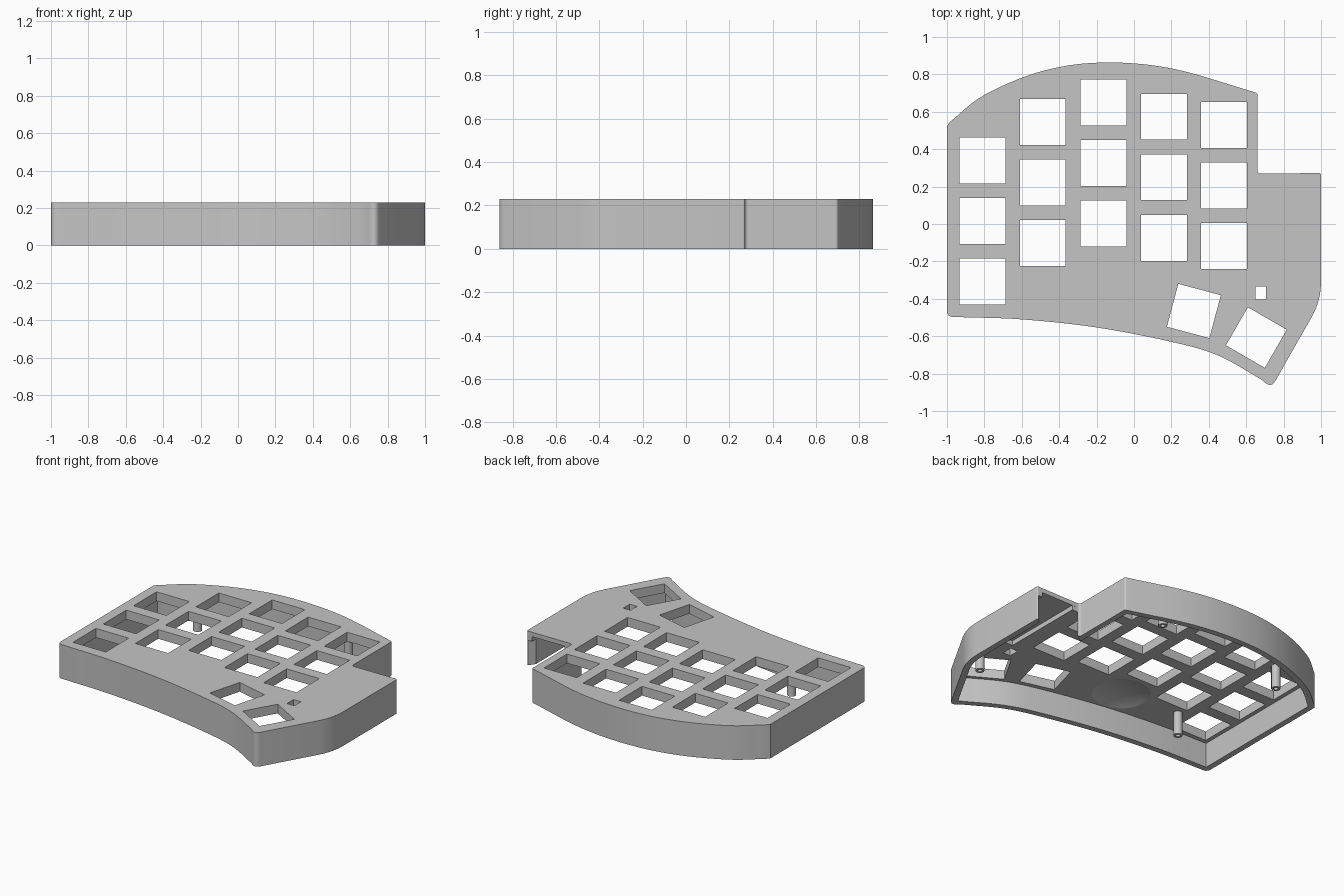
import bpy, bmesh, math
from mathutils import Vector, Matrix

if "Cube" in bpy.data.objects:
    bpy.data.objects.remove(bpy.data.objects["Cube"])

TOP, SKIN, UNDER, WALL = 0.23, 0.2, 0.168, 0.04

grey = bpy.data.materials.new("case_grey")
grey.use_nodes = True
COLOUR = (0.56, 0.56, 0.56, 1)
grey.diffuse_color = COLOUR
grey.node_tree.nodes["Principled BSDF"].inputs["Base Color"].default_value = COLOUR


def finish(ob):
    """Smooth shading with sharp edges kept."""
    bpy.ops.object.select_all(action='DESELECT')
    ob.select_set(True)
    bpy.context.view_layer.objects.active = ob
    bpy.ops.object.shade_smooth_by_angle(angle=math.radians(30))


def make(name, bm):
    mesh = bpy.data.meshes.new(name)
    bm.to_mesh(mesh)
    bm.free()
    mesh.materials.append(grey)
    ob = bpy.data.objects.new(name, mesh)
    bpy.context.collection.objects.link(ob)
    finish(ob)
    return ob


def slab(name, loops, z0, z1):
    """Flat outline with holes, filled and extruded from z0 to z1."""
    data = bpy.data.curves.new(name + "_profile", 'CURVE')
    data.dimensions, data.fill_mode = '2D', 'BOTH'
    data.extrude = (z1 - z0) / 2
    for loop in loops:
        spline = data.splines.new('POLY')
        spline.points.add(len(loop) - 1)
        for point, p in zip(spline.points, loop):
            point.co = (p[0], p[1], 0, 1)
        spline.use_cyclic_u = True
    profile = bpy.data.objects.new(name + "_profile", data)
    bpy.context.collection.objects.link(profile)
    bpy.context.view_layer.update()
    evaluated = profile.evaluated_get(bpy.context.evaluated_depsgraph_get())
    bm = bmesh.new()
    bm.from_mesh(evaluated.to_mesh())
    evaluated.to_mesh_clear()
    bpy.data.objects.remove(profile)
    bmesh.ops.remove_doubles(bm, verts=bm.verts, dist=0.0001)
    bmesh.ops.recalc_face_normals(bm, faces=bm.faces)
    bmesh.ops.translate(bm, verts=bm.verts, vec=(0, 0, (z0 + z1) / 2))
    return make(name, bm)


def curve(points, steps=6):
    """Catmull-Rom curve through a few points."""
    p = [Vector(q) for q in points]
    p = [2 * p[0] - p[1]] + p + [2 * p[-1] - p[-2]]
    out = []
    for a, b, c, d in zip(p, p[1:], p[2:], p[3:]):
        for i in range(steps):
            t = i / steps
            out.append((2*b + (c-a)*t + (2*a-5*b+4*c-d)*t*t + (3*b-a-3*c+d)*t**3) / 2)
    return out + [p[-2]]


def fillet(corner, before, after, r, steps=5):
    """Rounded corner starting and ending a distance r from the corner."""
    c = Vector(corner)
    if r == 0:
        return [c]
    a = c + (Vector(before) - c).normalized() * r
    b = c + (Vector(after) - c).normalized() * r
    return [a.lerp(c, i/steps).lerp(c.lerp(b, i/steps), i/steps) for i in range(steps + 1)]


def offset(points, d):
    """Move a clockwise outline inwards by d."""
    out = []
    for i, p in enumerate(points):
        e = (p - points[i-1]).normalized()
        f = (points[(i+1) % len(points)] - p).normalized()
        n, m = Vector((e.y, -e.x)), Vector((f.y, -f.x))
        out.append(p + (n + m) * d / (1 + n.dot(m)))
    return out


def outline(r):
    """Clockwise case outline from one end of the notch to the other; r scales the small corners."""
    front = curve([(0.69, -0.837), (0.45, -0.703), (0.2, -0.63), (-0.2, -0.553),
                   (-0.6, -0.51), (-0.93, -0.498)])
    back = curve([(-0.985, 0.545), (-0.8, 0.69), (-0.5, 0.815), (-0.18, 0.863),
                  (0.2, 0.832), (0.66, 0.7)])
    return (fillet((1, 0.272), (0, 0.272), (1, 0), 0.01 * r)
            + fillet((1, -0.41), (1, 0), (0.75, -0.85), 0.1)
            + fillet((0.735, -0.875), (1, -0.41), (0.66, -0.817), 0.04 * r)
            + front
            + fillet((-1, -0.497), (0, -0.497), (-1, 0), 0.035 * r)
            + [Vector((-1, 0.525))] + back[:-1]
            + fillet(back[-1], back[-2], (0.66, 0), 0.012 * r)
            + fillet((0.66, 0.27), (0.66, 1), (1, 0.27), 0.02 * r))


def rectangle(x, y, w, d, turn=0):
    spin = Matrix.Rotation(math.radians(turn), 2)
    return [Vector((x, y)) + spin @ Vector((sx * w / 2, sy * d / 2))
            for sx, sy in ((-1, -1), (1, -1), (1, 1), (-1, 1))]


# Key holes: five staggered columns of three, two thumb keys and a small button
KEY, PITCH = 0.245, 0.3235
columns = [(-0.81, 0.34), (-0.488, 0.545), (-0.163, 0.65), (0.16, 0.573), (0.482, 0.53)]
holes = [rectangle(x, y - PITCH * row, KEY, KEY) for x, y in columns for row in range(3)]
holes += [rectangle(0.32, -0.465, KEY * 0.96, KEY * 0.97, -15),
          rectangle(0.654, -0.607, KEY * 0.98, KEY * 0.96, -30),
          rectangle(0.677, -0.37, 0.055, 0.07)]

# Top plate, its lower half with a controller recess and a round dent
outer = outline(1)
recess = [(0.72, 0.27), (0.72, -0.3), (0.96, -0.3), (0.96, 0.272)]
DENT_X, DENT_Y, DENT_R, DENT_DEPTH = -0.17, -0.325, 0.18, 0.03
circle = [(DENT_X + DENT_R * math.cos(math.tau * i / 48),
           DENT_Y + DENT_R * math.sin(math.tau * i / 48)) for i in range(48)]
slab("top_plate", [outer] + holes, SKIN, TOP)
slab("lower_plate", [outer + recess] + holes + [circle], UNDER, SKIN)

# Side wall, open at the notch
slab("side_wall", [outer + offset(outline(0), WALL)[::-1]], 0, UNDER)


def lathe(name, profile, x, y, steps):
    """Spin a profile of (radius, z) points around a vertical axis."""
    bm = bmesh.new()
    ring = [bm.verts.new((r, 0, z)) for r, z in profile]
    edges = [bm.edges.new(pair) for pair in zip(ring, ring[1:])]
    bmesh.ops.spin(bm, geom=ring + edges, cent=(0, 0, 0), axis=(0, 0, 1),
                   angle=math.tau, steps=steps)
    bmesh.ops.remove_doubles(bm, verts=bm.verts, dist=0.0001)
    bmesh.ops.recalc_face_normals(bm, faces=bm.faces)
    ob = make(name, bm)
    ob.location = (x, y, 0)
    return ob


# Shallow dome closing the dent
dome = [(DENT_R * i / 8, UNDER + DENT_DEPTH * (1 - (i / 8) ** 2)) for i in range(9)]
dent = lathe("underside_dent", dome, DENT_X, DENT_Y, 48)
dent.data.flip_normals()

# Hollow screw posts hanging from the plate
post = [(0, 0.12), (0.014, 0.12), (0.014, 0.01), (0.028, 0.01), (0.028, 0.19), (0, 0.19)]
for i, (x, y) in enumerate([(-0.59, -0.285), (-0.68, 0.54), (0.85, -0.455), (0.345, 0.685)]):
    lathe(f"screw_post_{i + 1}", post, x, y, 24)
